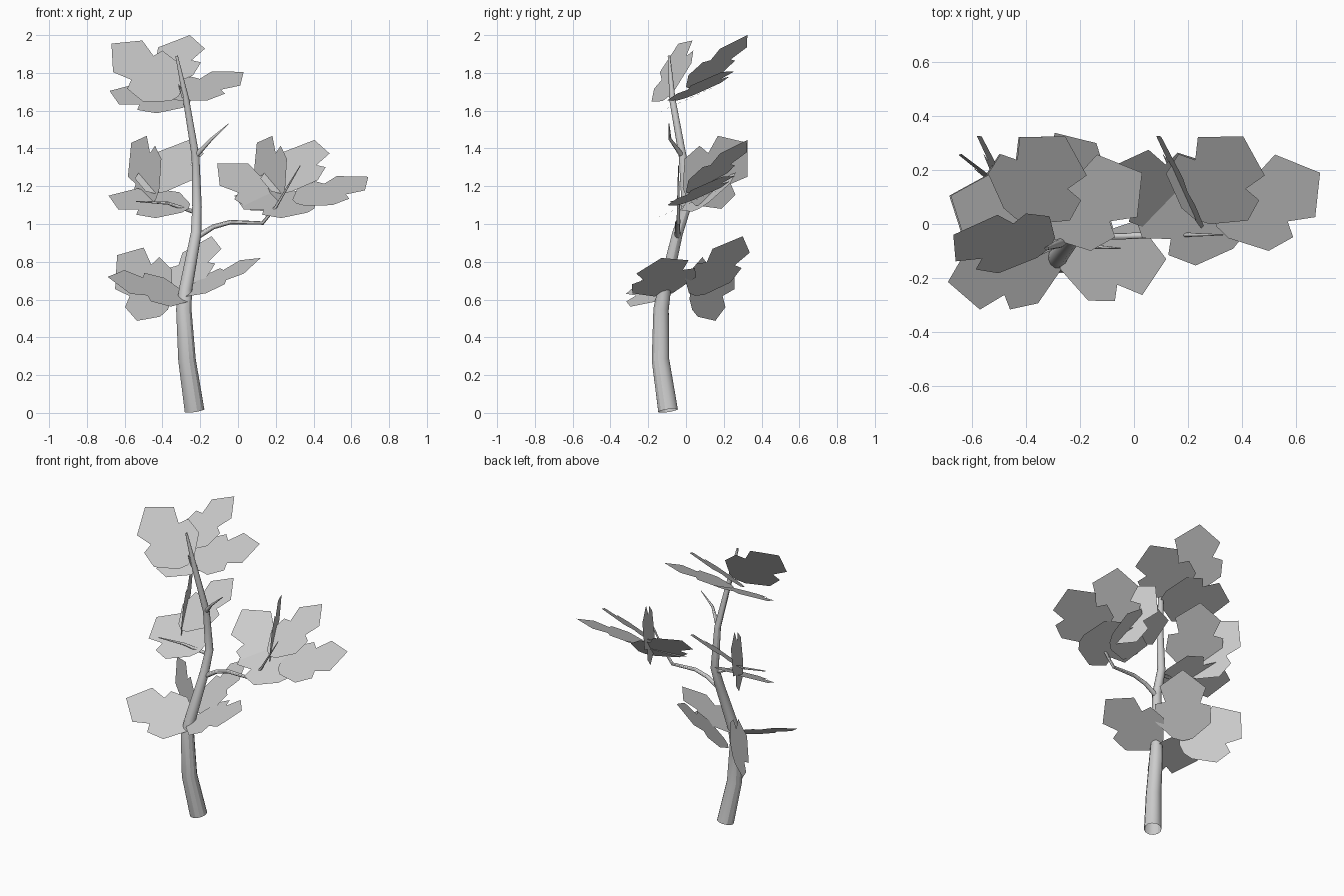
import bpy
from mathutils import Vector

if "Cube" in bpy.data.objects:
    bpy.data.objects.remove(bpy.data.objects["Cube"])


def tube(name, pts):
    """Tapered round limb through (x, y, z, radius) points."""
    cu = bpy.data.curves.new(name, 'CURVE')
    cu.dimensions = '3D'
    cu.bevel_depth = 1.0
    cu.bevel_resolution = 4
    sp = cu.splines.new('POLY')
    sp.points.add(len(pts) - 1)
    for p, (x, y, z, r) in zip(sp.points, pts):
        p.co = (x, y, z, 1)
        p.radius = r
    ob = bpy.data.objects.new(name, cu)
    bpy.context.collection.objects.link(ob)
    bpy.ops.object.select_all(action='DESELECT')
    ob.select_set(True)
    bpy.context.view_layer.objects.active = ob
    bpy.ops.object.convert(target='MESH')
    bpy.ops.object.shade_smooth_by_angle()


# Half outline of a lobed leaf: (along, across); mirrored for the other half
HALF = [(.015, .06), (.12, .175), (.23, .172), (.245, .108), (.345, .143)]
OUTLINE = [(0, 0)] + HALF + [(.455, 0)] + [(u, -v) for u, v in reversed(HALF)]


def leaf(name, tip, axis, side, shift=(0, 0, 0)):
    """Flat leaf placed by its tip, its lengthwise axis and a sideways direction."""
    a = Vector(axis).normalized()
    w = Vector(side)
    w = (w - a * w.dot(a)).normalized()
    base = Vector(tip) + Vector(shift) - a * .455
    me = bpy.data.meshes.new(name)
    me.from_pydata([base + a * u + w * v for u, v in OUTLINE], [],
                   [list(range(len(OUTLINE)))])
    ob = bpy.data.objects.new(name, me)
    bpy.context.collection.objects.link(ob)


# Trunk and branches
tube("trunk", [(-.23, -.095, .012, .054), (-.27, -.135, .28, .048),
               (-.287, -.132, .55, .042), (-.278, -.115, .65, .036),
               (-.222, -.045, .95, .029), (-.217, .002, 1.09, .026),
               (-.225, -.018, 1.36, .021), (-.275, -.072, 1.66, .017),
               (-.325, -.09, 1.89, .007)])
tube("right_branch", [(-.22, -.045, .93, .016), (-.13, -.045, .985, .013),
                      (-.04, -.045, 1.01, .012), (.13, -.04, 1.005, .010),
                      (.2, -.04, 1.09, .008), (.33, -.04, 1.31, .002)])
tube("left_branch", [(-.22, 0, 1.06, .012), (-.37, -.05, 1.11, .008),
                     (-.54, -.08, 1.12, .003)])
tube("upper_branch", [(-.225, -.02, 1.36, .014), (-.14, -.085, 1.45, .008),
                      (-.05, -.09, 1.53, .002)])
tube("top_twig", [(-.29, -.078, 1.67, .008), (-.315, -.085, 1.74, .002)])

# Leaf poses shared by several clusters: tip, axis, side
BACK = ((.405, .325, 1.445), (.4, .67, .62), (.86, -.53, -.05))
OUTER = ((.69, .19, 1.25), (.84, .44, .31), (.56, -.79, -.25))
UPRIGHT = ((.10, .325, 1.43), (-.135, .325, .30), (-.35, .55, -.77))
LOW = ((-.02, .105, 1.15), (-.93, .33, .15), (-.34, -.854, -.393))
LEFT, TOP = (-.665, 0, 0), (-.66, 0, .555)

# Right cluster
leaf("right_back_leaf", *BACK)
leaf("right_outer_leaf", *OUTER)
leaf("right_upright_leaf", *UPRIGHT)
leaf("right_low_leaf", *LOW)
leaf("right_inner_leaf", (-.11, .2, 1.32), (-.8, .28, .52), (-.56, -.73, -.39))

# Left cluster
leaf("left_back_leaf", *BACK, LEFT)
leaf("left_upright_leaf", *UPRIGHT, LEFT)
leaf("left_low_leaf", *LOW, LEFT)

# Top cluster
leaf("top_back_leaf", *BACK, TOP)
leaf("top_outer_leaf", *OUTER, TOP)
leaf("top_low_leaf", *LOW, TOP)
leaf("top_front_leaf", (-.67, -.04, 1.955), (-.78, .11, .61), (-.42, -.62, -.68))

# Bottom cluster
leaf("bottom_right_leaf", (.12, -.13, .82), (.40, -.02, .19), (0, .96, .28))
leaf("bottom_front_leaf", (-.69, -.215, .72), (-.41, -.10, .105), (.1, -.9, -.44))
leaf("bottom_upright_leaf", (-.64, .26, .835), (-.26, .22, .28), (-.41, .26, -.85))
leaf("bottom_back_leaf", (-.14, .30, .935), (.46, .55, .69), (.72, -.69, .07))
